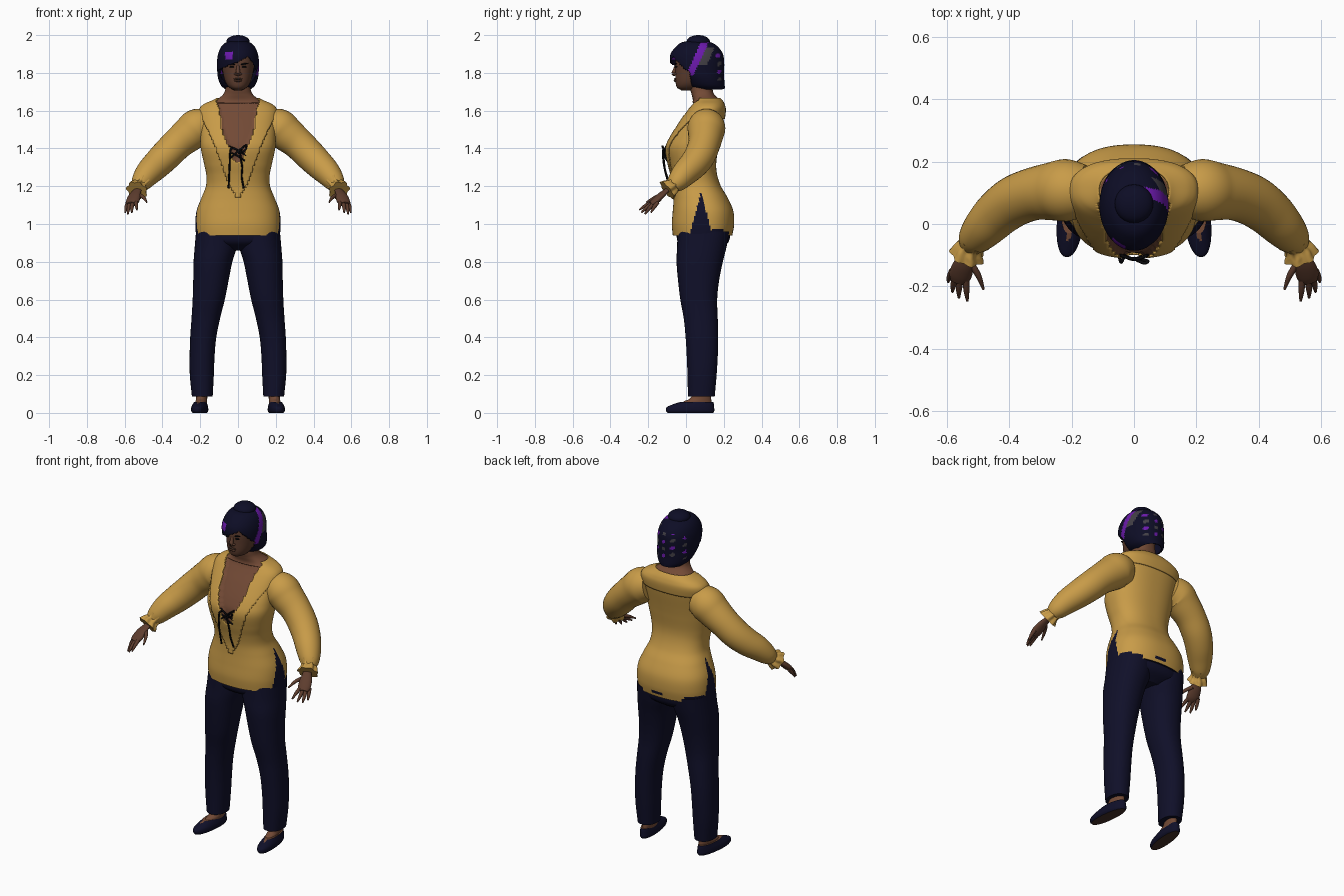
import bpy, bmesh, math
from mathutils import Vector, Matrix

if "Cube" in bpy.data.objects:
    bpy.data.objects.remove(bpy.data.objects["Cube"])


def mat(name, rgb):
    m = bpy.data.materials.new(name)
    m.diffuse_color = (*rgb, 1)
    m.use_nodes = True
    m.node_tree.nodes["Principled BSDF"].inputs["Base Color"].default_value = m.diffuse_color
    return m


YELLOW = mat("mustard cloth", (0.58, 0.33, 0.065))
SKIN = mat("brown skin", (0.17, 0.068, 0.036))
DEEP = mat("deep brown skin", (0.11, 0.046, 0.027))
NAVY = mat("navy cloth", (0.005, 0.005, 0.022))
HAIR = mat("blue black hair", (0.004, 0.004, 0.019))
PURPLE = mat("purple streak", (0.15, 0.01, 0.42))
GREY = mat("grey streak", (0.055, 0.05, 0.06))
BLACK = mat("black lace", (0.003, 0.003, 0.004))
SOLE = mat("sole brown", (0.06, 0.03, 0.02))


def spline(keys, per):
    """Smooth resampling of tuples."""
    out = []
    n = len(keys)
    for i in range(n - 1):
        p = [keys[max(0, min(n - 1, i + k))] for k in (-1, 0, 1, 2)]
        for j in range(per):
            t = j / per
            out.append([0.5 * (2 * b + (c - a) * t + (2 * a - 5 * b + 4 * c - d) * t * t
                               + (3 * b - a - 3 * c + d) * t ** 3) for a, b, c, d in zip(*p)])
    return out + [list(keys[-1])]


def lerp(z, table):
    if z <= table[0][0]:
        return table[0][1]
    for (a, u), (b, v) in zip(table, table[1:]):
        if z <= b:
            return u + (v - u) * (z - a) / (b - a)
    return table[-1][1]


def skin_rings(name, rings, mats, rule=None, keep=None, tweak=None, thick=0):
    """Bridge rings of points into a mesh, then colour or trim faces by rule."""
    bm = bmesh.new()
    rows = [[bm.verts.new(p) for p in r] for r in rings]
    n = len(rows[0])
    for a, b in zip(rows, rows[1:]):
        for i in range(n):
            bm.faces.new((a[i], a[(i + 1) % n], b[(i + 1) % n], b[i]))
    bm.faces.new(rows[0])
    bm.faces.new(rows[-1])
    bmesh.ops.recalc_face_normals(bm, faces=bm.faces)
    bm.normal_update()
    for f in bm.faces:
        f.smooth = len(f.verts) == 4
        if rule:
            f.material_index = rule(f.calc_center_median(), f.normal)
    if keep:
        drop = [f for f in bm.faces if len(f.verts) > 4 or not keep(f.calc_center_median(), f.normal)]
        bmesh.ops.delete(bm, geom=drop, context='FACES')
    if tweak:
        tweak(bm)
    me = bpy.data.meshes.new(name)
    bm.to_mesh(me)
    bm.free()
    for m in mats:
        me.materials.append(m)
    ob = bpy.data.objects.new(name, me)
    bpy.context.collection.objects.link(ob)
    if thick:
        s = ob.modifiers.new("thickness", 'SOLIDIFY')
        s.thickness = thick
        s.offset = 1
    return ob


def loft(name, keys, mats, per=6, seg=48, power=2.0, cx=0, shear=0, grow=0, **kw):
    """Stack of horizontal rings: (z, half width, front y, back y[, centre x])."""
    rings = []
    for k in spline(keys, per):
        z, rx, yf, yb = k[:4]
        mid, ry, c = (yf + yb) / 2, (yb - yf) / 2 + grow, cx + (k[4] if len(k) > 4 else 0)
        ring = []
        for i in range(seg):
            u, v = math.cos(math.tau * i / seg), math.sin(math.tau * i / seg)
            x = (rx + grow) * math.copysign(abs(u) ** (2 / power), u)
            y = mid + ry * math.copysign(abs(v) ** (2 / power), v)
            ring.append((c + x + shear * y, y, z))
        rings.append(ring)
    return skin_rings(name, rings, mats, **kw)


def tube(name, keys, mats, per=5, seg=20, flat=1.0, ruffle=0, **kw):
    """Round limb along a path: (x, y, z, radius)."""
    pts = spline(keys, per)
    rings = []
    for i, p in enumerate(pts):
        a, b = pts[max(0, i - 1)], pts[min(len(pts) - 1, i + 1)]
        t = (Vector(b[:3]) - Vector(a[:3])).normalized()
        side = t.cross(Vector((0, 0, 1))).normalized()
        up = side.cross(t)
        ring = []
        for j in range(seg):
            g = math.tau * j / seg
            r = p[3] * (1 + ruffle * math.sin(7 * g))
            ring.append(Vector(p[:3]) + side * math.cos(g) * r + up * math.sin(g) * r * flat)
        rings.append(ring)
    return skin_rings(name, rings, mats, **kw)


def blob(name, loc, size, m, tilt=0):
    me = bpy.data.meshes.new(name)
    bm = bmesh.new()
    bmesh.ops.create_uvsphere(bm, u_segments=24, v_segments=14, radius=1, matrix=Matrix.Translation(loc)
                              @ Matrix.Rotation(tilt, 4, 'Y') @ Matrix.Diagonal((*size, 1)))
    for f in bm.faces:
        f.smooth = True
    bm.to_mesh(me)
    bm.free()
    me.materials.append(m)
    ob = bpy.data.objects.new(name, me)
    bpy.context.collection.objects.link(ob)


# Blouse, chest and neck
TORSO = [(.94, .222, -.07, .245), (1.0, .226, -.075, .255), (1.07, .219, -.07, .25), (1.14, .193, -.065, .22),
         (1.2, .17, -.065, .185), (1.26, .168, -.075, .165), (1.32, .18, -.09, .16), (1.4, .197, -.103, .17),
         (1.46, .2, -.083, .18), (1.54, .2, -.035, .195), (1.6, .2, .008, .203), (1.63, .175, .028, .198),
         (1.655, .12, .036, .183), (1.685, .08, .03, .15), (1.72, .066, .022, .14), (1.79, .062, .02, .135)]
OPEN = [(1.32, 0), (1.34, .02), (1.4, .042), (1.45, .068), (1.5, .085), (1.6, .098), (1.66, .12)]
LAPEL = [(1.13, 0), (1.2, .045), (1.3, .08), (1.4, .115), (1.5, .16), (1.62, .22)]


def is_skin(c):
    return c.z > 1.662 or (c.y < .07 and abs(c.x) < lerp(c.z, OPEN))


def torso_rule(c, n):
    if is_skin(c):
        return 1
    slit = abs(n.x) > .5 and abs(c.y - .08) < .058 * (1.17 - c.z) / .22
    torn = c.y > .14 and .955 < c.z < .972 and math.sin(c.x * 31 + 1) > .25
    return 2 if slit or torn or n.z < -.9 else 0


def recess(bm):
    for v in bm.verts:
        if v.co.z < 1.64 and all(f.material_index == 1 for f in v.link_faces):
            v.co.y += .012


loft("blouse_and_neck", TORSO, [YELLOW, SKIN, NAVY], per=8, seg=128, power=2.35, rule=torso_rule, tweak=recess)
loft("collar_and_lapels", TORSO, [YELLOW], per=8, seg=128, power=2.35, grow=.002, thick=.006,
     keep=lambda c, n: not is_skin(c) and (c.z > 1.56 if c.y > .08 else
                                           1.13 < c.z and abs(c.x) < lerp(c.z, LAPEL)))

# Trousers
loft("trouser_seat", [(.86, .07, .02, .17), (.9, .2, -.04, .222), (.95, .216, -.05, .235), (1.0, .212, -.05, .235)],
     [NAVY], power=2.3)
for s, side in ((1, "left"), (-1, "right")):
    leg = [(.96, .0, .222, -.045, .23), (.88, .006, .229, -.047, .215), (.8, .03, .235, -.05, .195),
           (.7, .05, .237, -.042, .175), (.6, .07, .24, -.03, .165), (.5, .095, .246, -.012, .168),
           (.4, .115, .253, -.002, .17), (.3, .124, .256, .004, .168), (.2, .128, .255, .008, .162),
           (.088, .134, .244, .01, .152)]
    loft(side + "_trouser_leg", [(z, (o - i) / 2, f, b, s * (o + i) / 2) for z, i, o, f, b in leg], [NAVY],
         seg=40, power=2.2)

    # Ankle and slipper
    loft(side + "_ankle", [(.03, .03, -.03, .135), (.06, .03, -.012, .135), (.08, .029, .025, .133),
                           (.14, .03, .05, .13)], [SKIN], seg=24, cx=s * .2, shear=-.1 * s)
    loft(side + "_slipper", [(0, .036, -.098, .145), (.012, .043, -.106, .15), (.03, .042, -.102, .149),
                             (.045, .037, -.07, .148), (.058, .032, -.03, .144)], [NAVY, SOLE, SKIN], seg=32,
         power=2.2, cx=s * .205, shear=-.1 * s,
         rule=lambda c, n: 1 if n.z < -.8 else 2 if n.z > .95 else 0)

    # Sleeve with gathered cuff
    def mir(path):
        return [(s * p[0], *p[1:]) for p in path]
    tube(side + "_sleeve", mir([(.16, .105, 1.525, .085), (.215, .108, 1.51, .1), (.26, .105, 1.475, .094),
                                (.32, .097, 1.425, .085), (.38, .075, 1.365, .082), (.43, .04, 1.315, .077),
                                (.475, -.005, 1.27, .069), (.51, -.045, 1.225, .055), (.525, -.07, 1.2, .038)]),
         [YELLOW], seg=32)
    tube(side + "_cuff", mir([(.51, -.05, 1.222, .05), (.52, -.068, 1.205, .039), (.53, -.085, 1.19, .048),
                              (.536, -.1, 1.178, .055)]), [YELLOW], seg=56, ruffle=.1)

    # Hand and fingers
    tube(side + "_palm", mir([(.52, -.07, 1.2, .024), (.535, -.105, 1.175, .024), (.548, -.135, 1.148, .034),
                              (.558, -.165, 1.12, .036), (.564, -.185, 1.105, .026)]), [DEEP], flat=.5)
    for nm, base, mid, tip in (
            ("thumb", (.525, -.125, 1.155), (.5, -.165, 1.14), (.483, -.21, 1.115)),
            ("index_finger", (.54, -.17, 1.12), (.538, -.213, 1.098), (.535, -.247, 1.075)),
            ("middle_finger", (.557, -.175, 1.112), (.562, -.21, 1.085), (.562, -.237, 1.06)),
            ("ring_finger", (.573, -.17, 1.11), (.58, -.197, 1.08), (.583, -.218, 1.052)),
            ("little_finger", (.583, -.15, 1.115), (.592, -.17, 1.087), (.597, -.186, 1.06))):
        tube(f"{side}_{nm}", mir([(*base, .011), (*mid, .0095), (*tip, .004)]), [DEEP], seg=12)

    # Facial details on each side
    blob(side + "_brow", (s * .034, -.054, 1.848), (.021, .006, .004), BLACK, -s * .18)
    blob(side + "_eye", (s * .033, -.053, 1.832), (.013, .008, .0045), BLACK)
    blob(side + "_nostril", (s * .011, -.058, 1.794), (.01, .01, .007), DEEP)

# Head and face
loft("head", [(1.708, .02, -.025, .06), (1.722, .045, -.047, .08), (1.75, .066, -.055, .12), (1.8, .08, -.056, .16),
              (1.86, .086, -.056, .17), (1.91, .08, -.045, .165), (1.945, .05, -.01, .12)], [DEEP], power=2.2)
tube("nose", [(0, -.05, 1.845, .006), (0, -.06, 1.815, .01), (0, -.064, 1.797, .013), (0, -.056, 1.787, .006)],
     [DEEP], seg=14)
blob("upper_lip", (0, -.056, 1.768), (.024, .008, .005), SOLE)
blob("lower_lip", (0, -.056, 1.758), (.021, .009, .006), DEEP)

# Swept hair with coloured streaks
FRINGE = [(-.1, 1.815), (-.06, 1.835), (0, 1.858), (.05, 1.885), (.075, 1.86), (.1, 1.8)]


def hair_rule(c, n):
    line = .035 + (c.z - 1.82) * .45
    if c.x > .03 and 1.79 < c.z < 1.96:
        if abs(c.y - line) < .02:
            return 1
        if abs(c.y - line - .042) < .022 and 1.84 < c.z < 1.93:
            return 2
    if c.y < 0 and abs(c.x + .045) < .02 and abs(c.z - 1.89) < .018:
        return 1
    spots = math.sin(c.x * 62 + 1) * math.sin(c.z * 75 + c.x * 20)
    if c.y > .13 and 1.76 < c.z < 1.91 and abs(spots) > .72:
        return 1 if spots > 0 else 2
    return 0


def hair_keep(c, n):
    return c.y > .02 + (1.82 - c.z) * .15 or c.z > lerp(c.x, FRINGE)


loft("hair", [(1.715, .06, .05, .2), (1.735, .085, .015, .2), (1.77, .1, -.02, .197), (1.81, .105, -.065, .197),
              (1.86, .106, -.08, .197), (1.9, .1, -.076, .19), (1.935, .085, -.05, .165), (1.957, .06, -.02, .13),
              (1.966, .02, .03, .07)], [HAIR, PURPLE, GREY], per=8, seg=96, rule=hair_rule, keep=hair_keep, thick=.005)
blob("hair_under_cap", (0, .085, 1.85), (.094, .1, .1), HAIR)
blob("bun", (0, .065, 1.965), (.062, .062, .035), HAIR)

# Front lacing
LACES = {"left_string": [(.02, -.105, 1.4), (.012, -.118, 1.37), (.022, -.113, 1.3), (.02, -.1, 1.25), (.03, -.085, 1.19)],
         "right_string": [(-.03, -.1, 1.4), (-.04, -.122, 1.39), (-.045, -.115, 1.3), (-.05, -.085, 1.19)],
         "cross_one": [(-.045, -.1, 1.41), (0, -.112, 1.39), (.045, -.1, 1.36)],
         "cross_two": [(.045, -.1, 1.42), (0, -.114, 1.385), (-.04, -.1, 1.35)],
         "cross_three": [(-.035, -.1, 1.375), (0, -.112, 1.36), (.035, -.1, 1.335)],
         "bow_loop": [(0, -.11, 1.38), (.03, -.125, 1.41), (.045, -.12, 1.405), (.03, -.115, 1.385), (0, -.11, 1.375)]}
for nm, pts in LACES.items():
    tube("lace_" + nm, [(*p, .005) for p in pts], [BLACK], seg=8)
